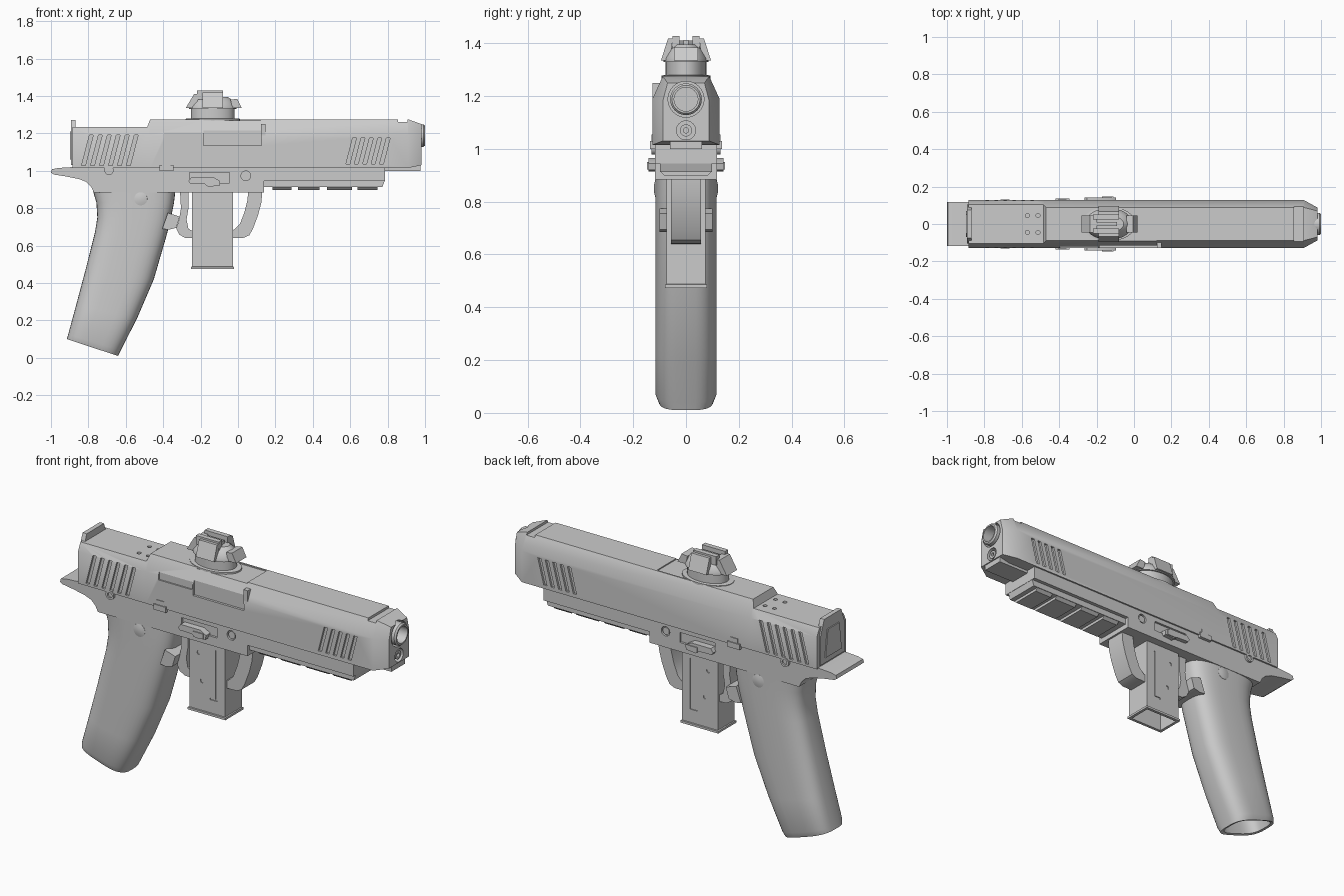
import bpy, bmesh
from math import sin, cos, pi, radians, copysign
from mathutils import Vector, Matrix

if "Cube" in bpy.data.objects:
    bpy.data.objects.remove(bpy.data.objects["Cube"], do_unlink=True)

GREY = (0.6, 0.6, 0.6, 1)
grey = bpy.data.materials.new("plain grey")
grey.use_nodes = True
grey.diffuse_color = GREY
grey.node_tree.nodes["Principled BSDF"].inputs["Base Color"].default_value = GREY


def loft(name, rings):
    """Skin a list of equal rings and close both ends."""
    bm = bmesh.new()
    rows = [[bm.verts.new(p) for p in ring] for ring in rings]
    n = len(rows[0])
    for a, b in zip(rows, rows[1:]):
        for i in range(n):
            bm.faces.new((a[i], a[(i + 1) % n], b[(i + 1) % n], b[i]))
    bm.faces.new(rows[0])
    bm.faces.new(rows[-1])
    bmesh.ops.recalc_face_normals(bm, faces=bm.faces)
    mesh = bpy.data.meshes.new(name)
    bm.to_mesh(mesh)
    bm.free()
    mesh.materials.append(grey)
    obj = bpy.data.objects.new(name, mesh)
    bpy.context.collection.objects.link(obj)
    return obj


def prism(name, pts, a, b, axis="y"):
    """Extrude an outline (xz for axis y, yz for axis x) from a to b."""
    def at(p, d):
        return (p[0], d, p[1]) if axis == "y" else (d, p[0], p[1])
    return loft(name, [[at(p, d) for p in pts] for d in (a, b)])


def box(name, x0, x1, y0, y1, z0, z1):
    return prism(name, [(x0, z0), (x1, z0), (x1, z1), (x0, z1)], y0, y1)


def lathe(name, profile, centre, axis="x", n=32):
    """Stack circles given as (distance along axis, radius)."""
    c = Vector(centre)
    rings = []
    for d, r in profile:
        ring = []
        for i in range(n):
            u, v = r * cos(2 * pi * i / n), r * sin(2 * pi * i / n)
            ring.append(c + Vector({"x": (d, u, v), "y": (u, d, v), "z": (u, v, d)}[axis]))
        rings.append(ring)
    return loft(name, rings)


def cut(target, cutters):
    """Subtract the cutters, bake the result and drop the cutters."""
    for c in cutters:
        c.hide_render = True
        mod = target.modifiers.new("cut", "BOOLEAN")
        mod.object, mod.operation, mod.solver = c, "DIFFERENCE", "EXACT"
    deps = bpy.context.evaluated_depsgraph_get()
    deps.update()
    mesh = bpy.data.meshes.new_from_object(target.evaluated_get(deps))
    target.modifiers.clear()
    target.data = mesh
    for c in cutters:
        bpy.data.objects.remove(c, do_unlink=True)


def slanted(x, z, height, y):
    """Leaning groove cutter."""
    h = height / 2
    lean = h * sin(radians(15))
    w = 0.01
    return prism("groove", [(x - lean - w, z - h), (x - lean + w, z - h),
                            (x + lean + w, z + h), (x + lean - w, z + h)], y - 0.014, y + 0.014)


# Slide: sections along x as (x, half width, top half width, bottom, shoulder, top)
sections = [(-0.885, 0.127, 0.105, 1.015, 1.19, 1.235), (-0.485, 0.127, 0.105, 1.015, 1.19, 1.235),
            (-0.47, 0.127, 0.088, 1.015, 1.19, 1.275), (0.91, 0.127, 0.088, 1.015, 1.19, 1.275),
            (0.98, 0.088, 0.07, 1.03, 1.18, 1.25)]
slide = loft("slide", [[(x, -w, b), (x, w, b), (x, w, s), (x, t, top), (x, -t, top), (x, -w, s)]
                       for x, w, t, b, s, top in sections])
cutters = []
for y in (-0.13, 0.13):
    cutters += [slanted(-0.805 + 0.048 * i, 1.11, 0.165, y) for i in range(6)]
    cutters += [slanted(0.605 + 0.045 * i, 1.105, 0.14, y) for i in range(5)]
# Front sight notch, ejection port, extractor slot, bores and mounting holes
cutters += [box("notch", 0.855, 0.905, -0.2, 0.2, 1.262, 1.4),
            box("port_side", -0.185, 0.125, -0.2, -0.114, 1.135, 1.215),
            box("port_top", -0.185, 0.12, -0.2, 0.08, 1.269, 1.4),
            box("slot", -0.395, -0.19, -0.2, -0.119, 1.165, 1.205),
            lathe("bore", [(0.85, 0.068), (1.1, 0.068)], (0, 0, 1.188)),
            lathe("rod_bore", [(0.9, 0.036), (1.1, 0.036)], (0, 0, 1.07))]
for x in (-0.57, -0.513):
    for y in (-0.045, 0.045):
        cutters.append(lathe("hole", [(1.21, 0.011), (1.3, 0.011)], (x, y, 0), "z", 16))
cut(slide, cutters)

# Rear plate and rear sight blade
prism("rear_plate", [(-0.105, 1.03), (0.105, 1.03), (0.105, 1.19), (0.075, 1.272),
                     (-0.075, 1.272), (-0.105, 1.19)], -0.893, -0.868, "x")
prism("rear_cover", [(-0.07, 1.06), (0.07, 1.06), (0.05, 1.21), (-0.05, 1.21)], -0.899, -0.89, "x")
box("extractor", 0.122, 0.148, -0.127, -0.1, 1.17, 1.25)

# Barrel, guide rod and the tongue below the muzzle
lathe("barrel", [(0.84, 0.06), (0.992, 0.06), (1.0, 0.053), (1.0, 0.045), (0.87, 0.045)], (0, 0, 1.188))
lathe("guide_rod", [(0.88, 0.023), (0.975, 0.023), (0.975, 0.01), (0.95, 0.01)], (0, 0, 1.07))
box("dust_tongue", 0.75, 0.975, -0.06, 0.06, 1.0, 1.035)

# Frame with overhanging tail
frame = prism("frame", [(-1.0, 0.99), (-0.995, 1.008), (-0.96, 1.015), (-0.88, 1.02), (0.14, 1.02),
                        (0.14, 0.885), (-0.77, 0.885), (-0.785, 0.915), (-0.81, 0.94),
                        (-0.85, 0.956), (-0.92, 0.97), (-0.985, 0.98)], -0.118, 0.118)
cutters = []
for s in (-1, 1):
    a, b = sorted((s * 0.106, s * 0.2))
    cutters += [box("recess", -0.26, -0.045, a, b, 0.935, 0.99),
                lathe("pin_hole", [(a, 0.026), (b, 0.026)], (0.042, 0, 0.973), "y", 24)]
cut(frame, cutters)
prism("dust_cover", [(0.13, 0.945), (0.785, 0.945), (0.785, 1.02), (0.13, 1.02)], -0.118, 0.118)

# Accessory rail with cross teeth
prism("rail", [(0.13, 0.912), (0.772, 0.912), (0.785, 0.95), (0.13, 0.95)], -0.098, 0.098)
for i, (a, b) in enumerate([(0.185, 0.285), (0.32, 0.435), (0.475, 0.61), (0.64, 0.745)]):
    prism(f"rail_tooth_{i + 1}", [(-0.098, 0.915), (-0.08, 0.897), (0.08, 0.897), (0.098, 0.915)], a, b, "x")

# Controls on both sides
for side, s in (("left", 1), ("right", -1)):
    def span(a, b):
        return sorted((s * a, s * b))
    prism(f"{side}_lever", [(-0.265, 0.945), (-0.25, 0.965), (-0.13, 0.965), (-0.095, 0.945),
                            (-0.1, 0.92), (-0.16, 0.915), (-0.18, 0.93), (-0.255, 0.932)], *span(0.1, 0.142))
    box(f"{side}_lever_tab", -0.17, -0.11, *span(0.13, 0.147), 0.922, 0.95)
    box(f"{side}_slide_catch", -0.42, -0.345, *span(0.1, 0.136), 1.0, 1.03)
    box(f"{side}_catch_tab", -0.405, -0.36, *span(0.12, 0.131), 1.03, 1.055)
    lathe(f"{side}_front_pin", [(0, 0.02), (s * 0.114, 0.02)], (0.042, 0, 0.973), "y", 24)
    lathe(f"{side}_rear_pin", [(0, 0.025), (s * 0.13, 0.025), (s * 0.13, 0.014), (s * 0.122, 0.014)],
          (-0.69, 0, 1.003), "y", 24)
    lathe(f"{side}_thumb_pad", [(s * 0.09, 0.045), (s * 0.116, 0.035), (s * 0.121, 0.015)],
          (-0.52, 0, 0.85), "y", 24)


# Hollow raked grip: each ring spans from its back edge to its front edge
def grip_ring(back, front, half, n=40, power=0.62):
    b, f = Vector((back[0], 0, back[1])), Vector((front[0], 0, front[1]))
    ring = []
    for i in range(n):
        c, d = cos(2 * pi * i / n), sin(2 * pi * i / n)
        p = (b + f) / 2 + (f - b) / 2 * copysign(abs(c) ** power, c)
        p.y = half * copysign(abs(d) ** power, d)
        ring.append(p)
    return ring


spans = [((-0.775, 0.89), (-0.335, 0.89)), ((-0.757, 0.83), (-0.342, 0.83)),
         ((-0.752, 0.75), (-0.36, 0.74)), ((-0.765, 0.67), (-0.383, 0.65)),
         ((-0.818, 0.46), (-0.45, 0.42)), ((-0.866, 0.28), (-0.54, 0.21)),
         ((-0.908, 0.125), (-0.627, 0.04)), ((-0.915, 0.1), (-0.641, 0.01))]
rings = [grip_ring(b, f, 0.116) for b, f in spans[:-1]]
rings += [grip_ring(*spans[-1], 0.104), grip_ring((-0.9, 0.1), (-0.66, 0.02), 0.09),
          grip_ring((-0.84, 0.3), (-0.57, 0.23), 0.095)]
loft("grip", rings)
prism("grip_spur", [(-0.405, 0.69), (-0.372, 0.685), (-0.33, 0.695), (-0.312, 0.755), (-0.375, 0.775)],
      -0.1, 0.1)


# Hollow magazine with a bottom lip
def mag_ring(z, grow):
    x0, x1, h = -0.245 - grow, -0.028 + grow, 0.073 + grow
    return [(x0, -h, z), (x1, -h, z), (x1, h, z), (x0, h, z)]


magazine = loft("magazine", [mag_ring(0.9, 0), mag_ring(0.488, 0), mag_ring(0.486, 0.006),
                             mag_ring(0.474, 0.006), mag_ring(0.474, -0.01), mag_ring(0.8, -0.01)])
cutters = []
for s in (-1, 1):
    a, b = sorted((s * 0.068, s * 0.1))
    cutters += [lathe("hole", [(a, 0.011), (b, 0.011)], (x, 0, z), "y", 16)
                for x, z in ((-0.187, 0.8), (-0.167, 0.65))]
    cutters.append(prism("channel", [(-0.12, 0.56), (-0.075, 0.56), (-0.075, 0.84), (-0.085, 0.84),
                                     (-0.085, 0.57), (-0.12, 0.57)], a, b))
cut(magazine, cutters)

# Trigger guard: front bow and rear bow either side of the magazine
prism("guard_front", [(0.13, 0.89), (0.125, 0.83), (0.108, 0.765), (0.08, 0.69), (0.06, 0.655), (0.03, 0.642),
                      (-0.05, 0.64), (-0.05, 0.683), (-0.02, 0.685), (0.01, 0.715), (0.035, 0.78),
                      (0.05, 0.84), (0.055, 0.89)], -0.057, 0.057)
prism("guard_rear", [(-0.31, 0.89), (-0.305, 0.8), (-0.315, 0.74), (-0.33, 0.69), (-0.315, 0.66),
                     (-0.285, 0.642), (-0.23, 0.64), (-0.23, 0.67), (-0.265, 0.69), (-0.275, 0.74),
                     (-0.265, 0.8), (-0.265, 0.89)], -0.057, 0.057)


# Sight on top: oval base, tapered dome, four flaps and top rails
def oval(z, rx, ry, n=32):
    return [(-0.135 + rx * cos(2 * pi * i / n), ry * sin(2 * pi * i / n), z) for i in range(n)]


loft("sight_base", [oval(1.26, 0.145, 0.092), oval(1.278, 0.145, 0.092), oval(1.28, 0.116, 0.077),
                    oval(1.335, 0.116, 0.077)])
loft("sight_dome", [oval(1.33, 0.128, 0.085), oval(1.342, 0.128, 0.085), oval(1.375, 0.108, 0.066),
                    oval(1.395, 0.08, 0.045)])
prism("sight_rear_flap", [(-0.28, 1.335), (-0.235, 1.41), (-0.2, 1.41), (-0.235, 1.335)], -0.045, 0.045)
prism("sight_front_flap", [(0.02, 1.335), (-0.005, 1.385), (-0.04, 1.38), (-0.03, 1.335)], -0.045, 0.045)
for side, s in (("left", 1), ("right", -1)):
    prism(f"sight_{side}_flap", [(s * 0.095, 1.335), (s * 0.068, 1.418), (s * 0.05, 1.418), (s * 0.06, 1.335)],
          -0.19, -0.08, "x")
    box(f"sight_{side}_rail", -0.22, -0.08, *sorted((s * 0.025, s * 0.052)), 1.38, 1.428)
box("sight_centre_rib", -0.2, -0.09, -0.01, 0.01, 1.38, 1.412)

# Smooth the rounded parts, keep edges sharp
bpy.ops.object.select_all(action="DESELECT")
for obj in bpy.context.collection.objects:
    if obj.type == "MESH":
        obj.select_set(True)
        bpy.context.view_layer.objects.active = obj
bpy.ops.object.shade_smooth_by_angle(angle=radians(30))
